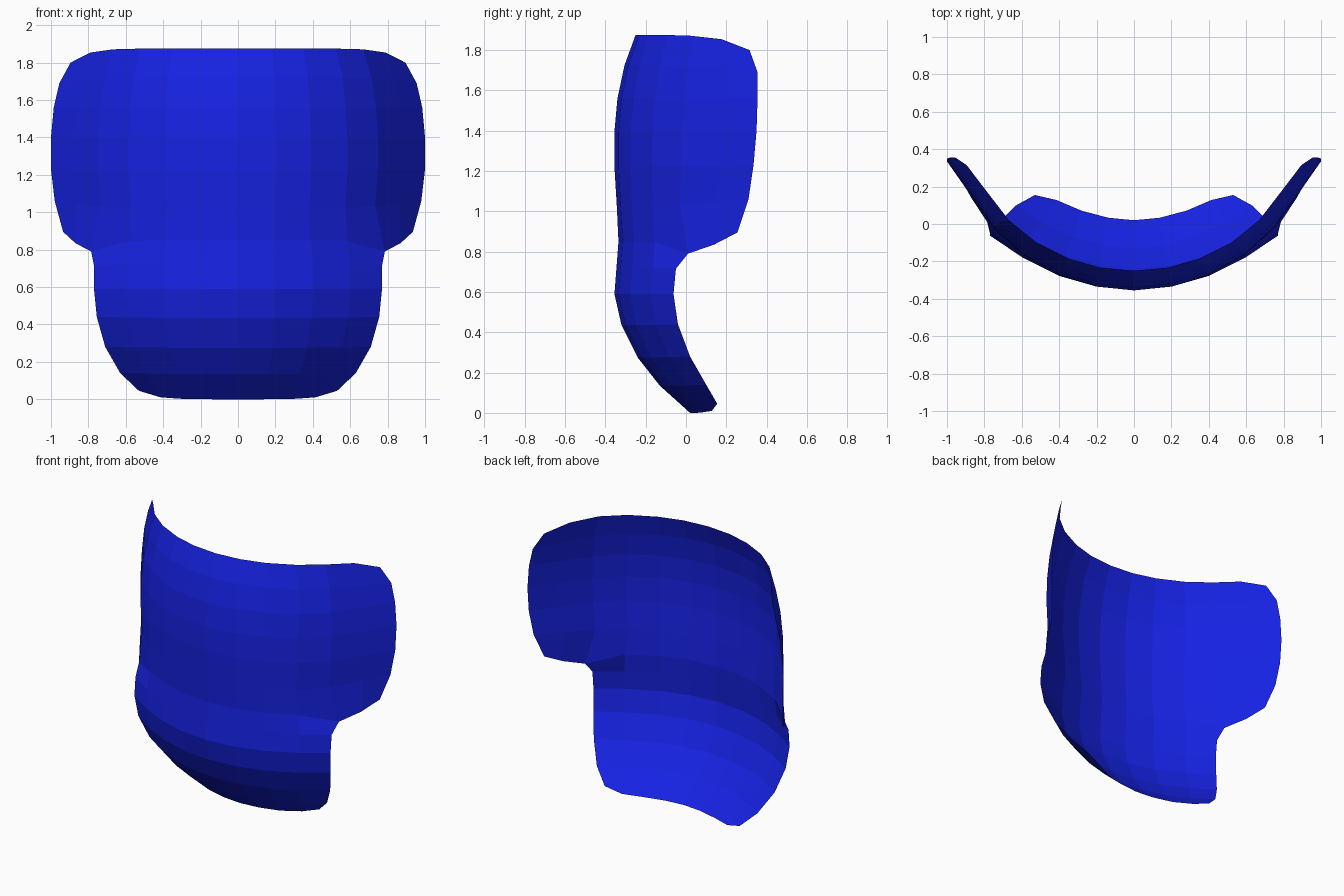
import bpy, bmesh

if "Cube" in bpy.data.objects:
    bpy.data.objects.remove(bpy.data.objects["Cube"])

# Column positions as a fraction of half width, and how far each is swept back
WIDE = ((0, 0), (.203, .03), (.39, .115), (.585, .27), (.748, .48), (.882, .755), (1, 1))
NARROW = ((0, 0), (.26, .07), (.52, .265), (.78, .61), (1, 1))
BOTTOM = ((0, 0), (.26, .1), (.53, .38), (.78, .8), (1, 1))


def row(cols, half, y_mid, y_edge, z_mid, z_edge, z_pow=4):
    """Half of a bowed cross-section, from the centre line to the rim."""
    return [(half * t,
             y_mid + (y_edge - y_mid) * sweep,
             z_mid + (z_edge - z_mid) * t ** z_pow) for t, sweep in cols]


# Upper part with side wings
rows = [row(WIDE, *r) for r in (
    (.895, -.25, .315, 1.875, 1.80, 10),
    (.955, -.305, .355, 1.725, 1.69),
    (.985, -.34, .355, 1.56, 1.56),
    (1.0, -.355, .35, 1.395, 1.40),
    (1.0, -.355, .335, 1.22, 1.23),
    (.98, -.343, .31, 1.02, 1.06))]
# Lower edge of the wings, notched where they meet the lower part
rows.append([(0, -.335, .85), (.2, -.314, .85), (.39, -.258, .85), (.585, -.155, .845),
             (.785, .01, .79), (.87, .14, .835), (.935, .255, .895)])
# Lower part curling backwards
rows += [row(NARROW, *r) for r in (
    (.77, -.345, -.05, .72, .715),
    (.77, -.355, -.062, .59, .59),
    (.755, -.32, -.04, .435, .44),
    (.71, -.24, .02, .275, .28),
    (.63, -.13, .10, .135, .14))]
rows.append(row(BOTTOM, .53, .02, .155, 0, .045, 6))

# Half shell skinned between the rows
bm = bmesh.new()
grid = [[bm.verts.new(p) for p in r] for r in rows]
for upper, lower in zip(grid, grid[1:]):
    for i in range(min(len(upper), len(lower)) - 1):
        bm.faces.new((upper[i], lower[i], lower[i + 1], upper[i + 1]))
mesh = bpy.data.meshes.new("curved_shell")
bm.to_mesh(mesh)
bm.free()

shell = bpy.data.objects.new("curved_shell", mesh)
bpy.context.collection.objects.link(shell)
mirror = shell.modifiers.new("mirror", 'MIRROR')
mirror.use_clip = True

# Blue surface
blue = bpy.data.materials.new("blue")
blue.diffuse_color = (.008, .016, .77, 1)
blue.use_nodes = True
blue.node_tree.nodes["Principled BSDF"].inputs["Base Color"].default_value = blue.diffuse_color
mesh.materials.append(blue)
